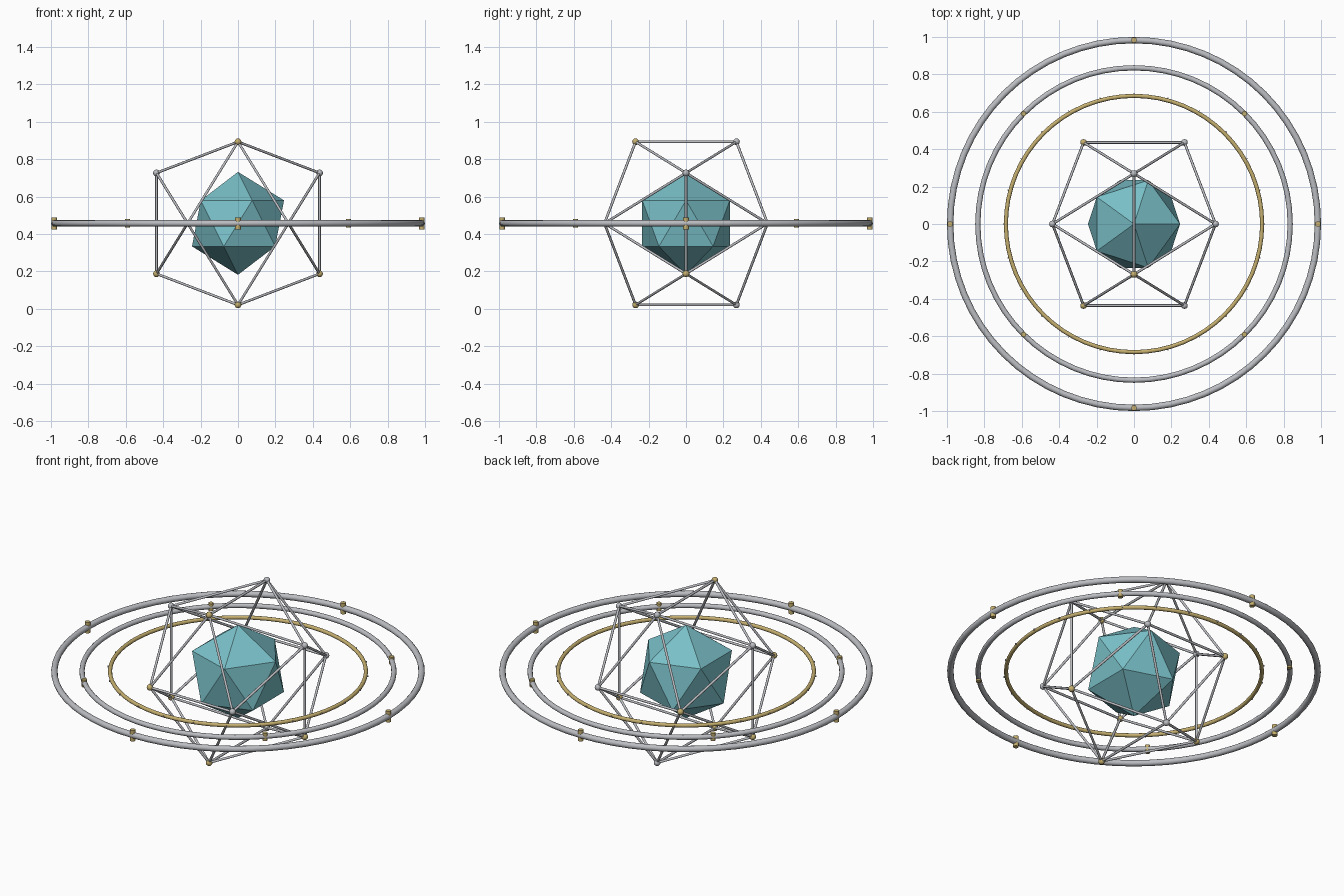
import bpy, math
from mathutils import Vector

if "Cube" in bpy.data.objects:
    bpy.data.objects.remove(bpy.data.objects["Cube"])

CZ = 0.457                      # height of the common centre
CENTRE = Vector((0, 0, CZ))


def material(name, rgb):
    m = bpy.data.materials.new(name)
    m.diffuse_color = (*rgb, 1)
    m.use_nodes = True
    m.node_tree.nodes["Principled BSDF"].inputs["Base Color"].default_value = m.diffuse_color
    return m


TEAL = material("teal crystal", (0.19, 0.52, 0.57))
SILVER = material("silver metal", (0.50, 0.51, 0.54))
GOLD = material("brass", (0.56, 0.43, 0.16))


def finish(name, mat, smooth=True):
    ob = bpy.context.object
    ob.name = name
    ob.data.materials.append(mat)
    if smooth:
        bpy.ops.object.shade_smooth_by_angle(angle=math.radians(50))
    return ob


def ring(name, radius, tube, mat):
    bpy.ops.mesh.primitive_torus_add(major_radius=radius, minor_radius=tube, major_segments=64,
                                     minor_segments=12, location=CENTRE)
    return finish(name, mat)


def polar(radius, angle):
    return CENTRE + Vector((radius * math.cos(angle), radius * math.sin(angle), 0))


# Crystal core
bpy.ops.mesh.primitive_ico_sphere_add(subdivisions=1, radius=0.275, location=CENTRE)
finish("crystal_core", TEAL, smooth=False)

# Cage corners: three crossed rectangles, brass on the negative short side
S, L = 0.2695, 0.436
corners = []
for axis in range(3):
    for s in (-S, S):
        for l in (-L, L):
            v = Vector((0, 0, 0))
            v[axis] = s
            v[(axis + 1) % 3] = l
            # short side on x pairs with y, y with z, z with x
            corners.append((v, GOLD if s < 0 else SILVER))

for v, mat in corners:
    bpy.ops.mesh.primitive_uv_sphere_add(segments=12, ring_count=8, radius=0.018, location=CENTRE + v)
    finish("cage_node", mat)

# Cage struts between neighbouring corners
for i, (a, _) in enumerate(corners):
    for b, _ in corners[i + 1:]:
        d = b - a
        if d.length < 2.1 * S:
            bpy.ops.mesh.primitive_cylinder_add(vertices=8, radius=0.007, depth=d.length,
                                                location=CENTRE + (a + b) / 2,
                                                rotation=d.to_track_quat('Z', 'Y').to_euler())
            finish("cage_strut", SILVER)

# Three concentric rings
ring("outer_ring", 0.983, 0.017, SILVER)
ring("middle_ring", 0.835, 0.014, SILVER)
ring("inner_ring", 0.685, 0.011, GOLD)

# Upright brass pins through the two silver rings
for name, radius, start, size, height in (("outer_pin", 0.983, 0, 0.015, 0.064),
                                          ("middle_pin", 0.835, math.pi / 4, 0.014, 0.044)):
    for k in range(4):
        bpy.ops.mesh.primitive_cylinder_add(vertices=12, radius=size, depth=height,
                                            location=polar(radius, start + k * math.pi / 2))
        finish(name, GOLD)

# Small graduation ticks around the inner ring
for k in range(24):
    a = k * math.pi / 12
    bpy.ops.mesh.primitive_cube_add(size=1, location=polar(0.69, a), rotation=(0, 0, a))
    bpy.context.object.scale = (0.022, 0.005, 0.008)
    finish("inner_tick", SILVER, smooth=False)
